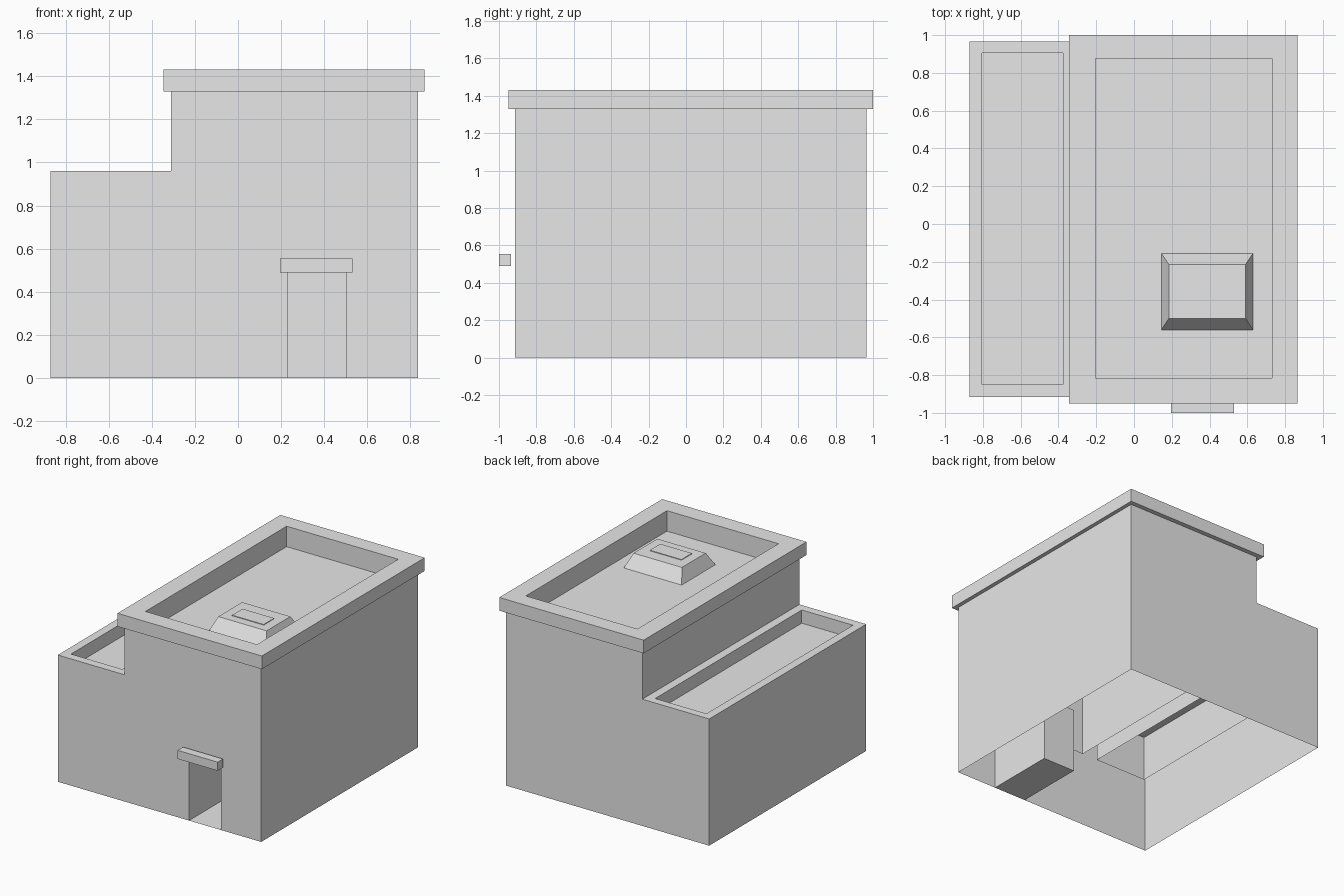
import bpy
import bmesh

if "Cube" in bpy.data.objects:
    bpy.data.objects.remove(bpy.data.objects["Cube"], do_unlink=True)

grey = bpy.data.materials.new("plain_grey")
grey.use_nodes = True
colour = (0.8, 0.8, 0.8, 1)
grey.diffuse_color = colour
grey.node_tree.nodes["Principled BSDF"].inputs["Base Color"].default_value = colour


def finish(name, bm):
    mesh = bpy.data.meshes.new(name)
    bm.to_mesh(mesh)
    bm.free()
    mesh.materials.append(grey)
    obj = bpy.data.objects.new(name, mesh)
    bpy.context.collection.objects.link(obj)
    return obj


def rect(x0, x1, y0, y1, z):
    return [(x0, y0, z), (x1, y0, z), (x1, y1, z), (x0, y1, z)]


def upright(x0, x1, z0, z1, y):
    return [(x0, y, z0), (x1, y, z0), (x1, y, z1), (x0, y, z1)]


def loft(name, rings, start=False, end=False):
    """Skin a sequence of four-point rings, optionally closing the ends."""
    bm = bmesh.new()
    loops = [[bm.verts.new(p) for p in ring] for ring in rings]
    for a, b in zip(loops, loops[1:]):
        for i in range(4):
            j = (i + 1) % 4
            bm.faces.new((a[i], a[j], b[j], b[i]))
    if start:
        bm.faces.new(loops[0][::-1])
    if end:
        bm.faces.new(loops[-1])
    return finish(name, bm)


# Main dimensions
LEFT, STEP, RIGHT = -0.87, -0.31, 0.835
FRONT, BACK = -0.915, 0.965
LOW, HIGH = 0.96, 1.33
DOOR_L, DOOR_R, DOOR_H = 0.23, 0.5, 0.49
T = 0.065
HANG = 0.52

# Stepped outer walls with a doorway notch in the front
bm = bmesh.new()
upper = [(RIGHT, 0), (RIGHT, HIGH), (STEP, HIGH), (STEP, LOW), (LEFT, LOW), (LEFT, 0)]
notch = [(DOOR_L, 0), (DOOR_L, DOOR_H), (DOOR_R, DOOR_H), (DOOR_R, 0)]
bm.faces.new([bm.verts.new((x, FRONT, z)) for x, z in upper + notch])
bm.faces.new([bm.verts.new((x, BACK, z)) for x, z in reversed(upper)])
for x, z0, z1, flip in ((LEFT, 0, LOW, True), (STEP, LOW, HIGH, True), (RIGHT, 0, HIGH, False)):
    quad = [(x, FRONT, z0), (x, BACK, z0), (x, BACK, z1), (x, FRONT, z1)]
    bm.faces.new([bm.verts.new(p) for p in (quad[::-1] if flip else quad)])
bmesh.ops.remove_doubles(bm, verts=bm.verts, dist=0.0001)
finish("outer_walls", bm)

# Door recess, open to the front
loft("door_recess", [upright(DOOR_L, DOOR_R, 0, DOOR_H, y) for y in (FRONT, -0.38)], end=True)

# Door lintel
loft("door_lintel", [rect(0.195, 0.53, -1.0, -0.935, z) for z in (DOOR_H, 0.555)], True, True)

# Overhanging parapet and sunken main roof
body = (STEP, RIGHT, FRONT, BACK)
cap = (-0.345, 0.865, -0.95, 1.0)
well = (-0.205, 0.73, -0.815, 0.875)
loft("main_roof", [rect(*body, HIGH), rect(*cap, HIGH), rect(*cap, 1.43),
                   rect(*well, 1.43), rect(*well, 1.275)], end=True)

# Lower side roof with its sunken floor
side = (LEFT, STEP, FRONT, BACK)
side_well = (-0.805, -0.375, -0.85, 0.905)
loft("side_roof", [rect(*side, LOW), rect(*side_well, LOW), rect(*side_well, 0.86)], end=True)

# Inner wall linings hanging below the roofs
room = (STEP + T, RIGHT - T, FRONT + T, BACK - T)
loft("main_lining", [rect(*room, HIGH), rect(*room, HANG)])
loft("side_lining", [rect(*side_well, 0.86), rect(*side_well, HANG)])

# Tapered roof hatch with a thin top plate
loft("roof_hatch", [rect(0.145, 0.63, -0.56, -0.155, 1.275),
                    rect(0.185, 0.59, -0.5, -0.215, 1.375)], end=True)
loft("hatch_plate", [rect(0.255, 0.52, -0.435, -0.31, z) for z in (1.375, 1.38)], end=True)
